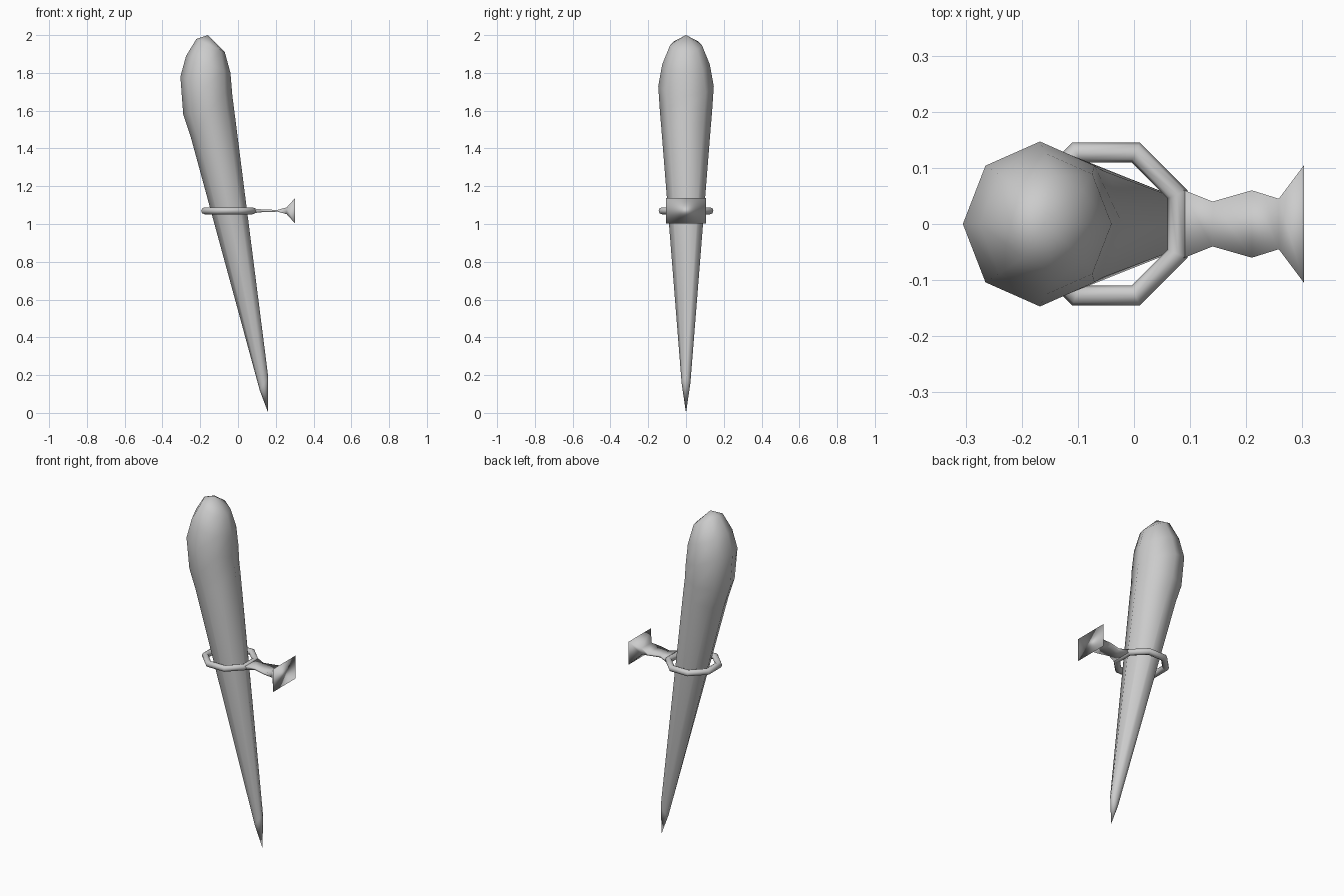
import bpy, bmesh, math

if "Cube" in bpy.data.objects:
    bpy.data.objects.remove(bpy.data.objects["Cube"])


def loft(name, sections, start=None, end=None):
    """Skin a list of point loops; ends close to a point or with a flat cap."""
    bm = bmesh.new()
    loops = [[bm.verts.new(p) for p in s] for s in sections]
    n = len(loops[0])
    for a, b in zip(loops, loops[1:]):
        for i in range(n):
            j = (i + 1) % n
            bm.faces.new((a[i], a[j], b[j], b[i]))
    for loop, tip in ((loops[0], start), (loops[-1], end)):
        if tip:
            t = bm.verts.new(tip)
            for i in range(n):
                bm.faces.new((loop[i], loop[(i + 1) % n], t))
        else:
            bm.faces.new(loop)
    bmesh.ops.recalc_face_normals(bm, faces=bm.faces)
    for f in bm.faces:
        f.smooth = True
    me = bpy.data.meshes.new(name)
    bm.to_mesh(me)
    bm.free()
    ob = bpy.data.objects.new(name, me)
    bpy.context.collection.objects.link(ob)
    return ob


def tilted_octagon(xl, zl, xr, zr, hy):
    """Eight-sided loop through a left and a right point, half width hy."""
    pts = []
    for i in range(8):
        a = math.pi / 4 * i
        c = math.cos(a) / 2
        pts.append(((xl + xr) / 2 + c * (xr - xl), hy * math.sin(a),
                    (zl + zr) / 2 + c * (zr - zl)))
    return pts


# leaning club-shaped torch body
loft("torch_body", [tilted_octagon(*s) for s in (
    (0.115, 0.12, 0.16, 0.19, 0.023),
    (-0.25, 1.46, -0.012, 1.54, 0.130),
    (-0.29, 1.58, -0.021, 1.61, 0.138),
    (-0.305, 1.78, -0.03, 1.68, 0.147),
    (-0.275, 1.89, -0.04, 1.80, 0.126),
    (-0.22, 1.98, -0.07, 1.91, 0.085),
)], start=(0.16, 0, 0), end=(-0.16, 0, 2.0))

# octagonal holder ring
SEG, TUBE = 8, 8
bm = bmesh.new()
rings = []
for i in range(SEG):
    a = math.pi / 4 * (i + 0.5)
    ring = []
    for k in range(TUBE):
        t = 2 * math.pi * k / TUBE
        r = (0.1275 + 0.0175 * math.cos(t)) / math.cos(math.pi / 8)
        ring.append(bm.verts.new((-0.05 + r * math.cos(a), r * math.sin(a),
                                  1.07 + 0.0185 * math.sin(t))))
    rings.append(ring)
for i in range(SEG):
    a, b = rings[i], rings[(i + 1) % SEG]
    for k in range(TUBE):
        m = (k + 1) % TUBE
        bm.faces.new((a[k], b[k], b[m], a[m])).smooth = True
bmesh.ops.recalc_face_normals(bm, faces=bm.faces)
me = bpy.data.meshes.new("holder_ring")
bm.to_mesh(me)
bm.free()
bpy.context.collection.objects.link(bpy.data.objects.new("holder_ring", me))

# flat arm flaring into the square wall plate: x, half width, half height
arm = [(0.085, 0.062, 0.012), (0.14, 0.04, 0.006), (0.21, 0.06, 0.005),
       (0.258, 0.045, 0.018), (0.303, 0.105, 0.068)]
loft("wall_bracket", [[(x, sy * w, 1.07 + sz * h) for sy, sz in
                       ((-1, -1), (1, -1), (1, 1), (-1, 1))]
                      for x, w, h in arm])
